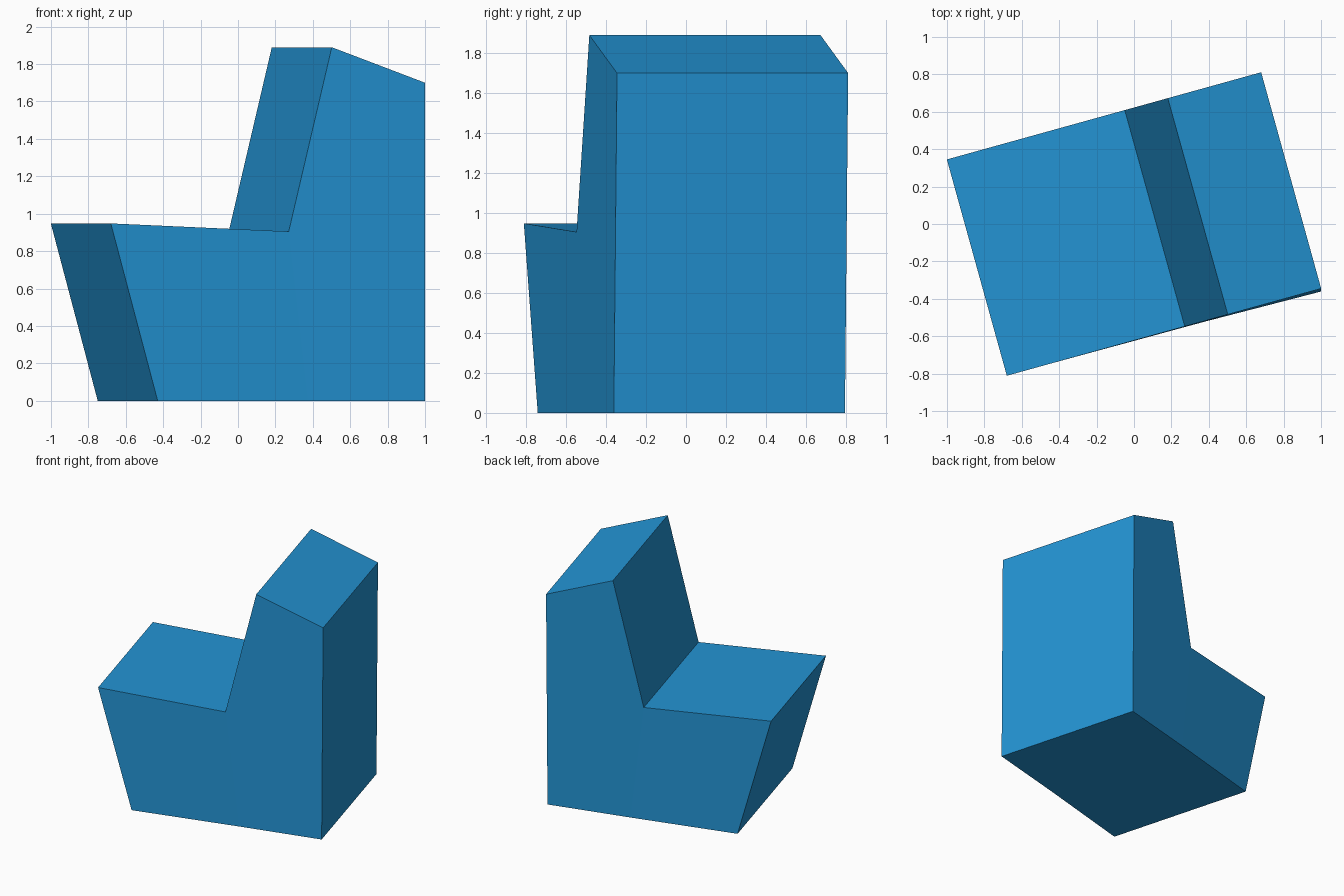
import bpy, bmesh, math

if "Cube" in bpy.data.objects:
    bpy.data.objects.remove(bpy.data.objects["Cube"])

# Side profile: (depth along chair, height, small sideways lean)
profile = [
    (-0.612, 0.0, 0.0),     # front foot
    (-0.872, 0.948, 0.0),   # seat front edge
    (0.115, 0.905, 0.0),    # seat meets backrest
    (0.354, 1.89, 0.0),     # backrest top front
    (0.872, 1.70, 0.0),     # backrest top rear
    (0.866, 0.0, -0.015),   # rear foot
    (0.22, 0.0, -0.004),    # underside below the backrest
]
half_width = 0.60
turn = math.radians(15.5)

def place(u, v, z):
    c, s = math.cos(turn), math.sin(turn)
    return (u * c - v * s, u * s + v * c, z)

bm = bmesh.new()
near, far = [[bm.verts.new(place(u, side * half_width + lean, z))
              for u, z, lean in profile] for side in (-1, 1)]

# Side panels, split into seat block and backrest block
for ring in (near, far):
    bm.faces.new([ring[i] for i in (0, 1, 2, 6)])
    bm.faces.new(ring[2:])

# Wrap-around faces between the two sides
n = len(profile)
for i in range(n):
    j = (i + 1) % n
    bm.faces.new((near[i], near[j], far[j], far[i]))

bmesh.ops.recalc_face_normals(bm, faces=bm.faces)
mesh = bpy.data.meshes.new("armless_seat")
bm.to_mesh(mesh)
bm.free()

# Blue upholstery
blue = bpy.data.materials.new("blue")
blue.diffuse_color = (0.017, 0.296, 0.66, 1.0)
blue.use_nodes = True
blue.node_tree.nodes["Principled BSDF"].inputs["Base Color"].default_value = blue.diffuse_color
mesh.materials.append(blue)

seat = bpy.data.objects.new("armless_seat", mesh)
bpy.context.collection.objects.link(seat)
